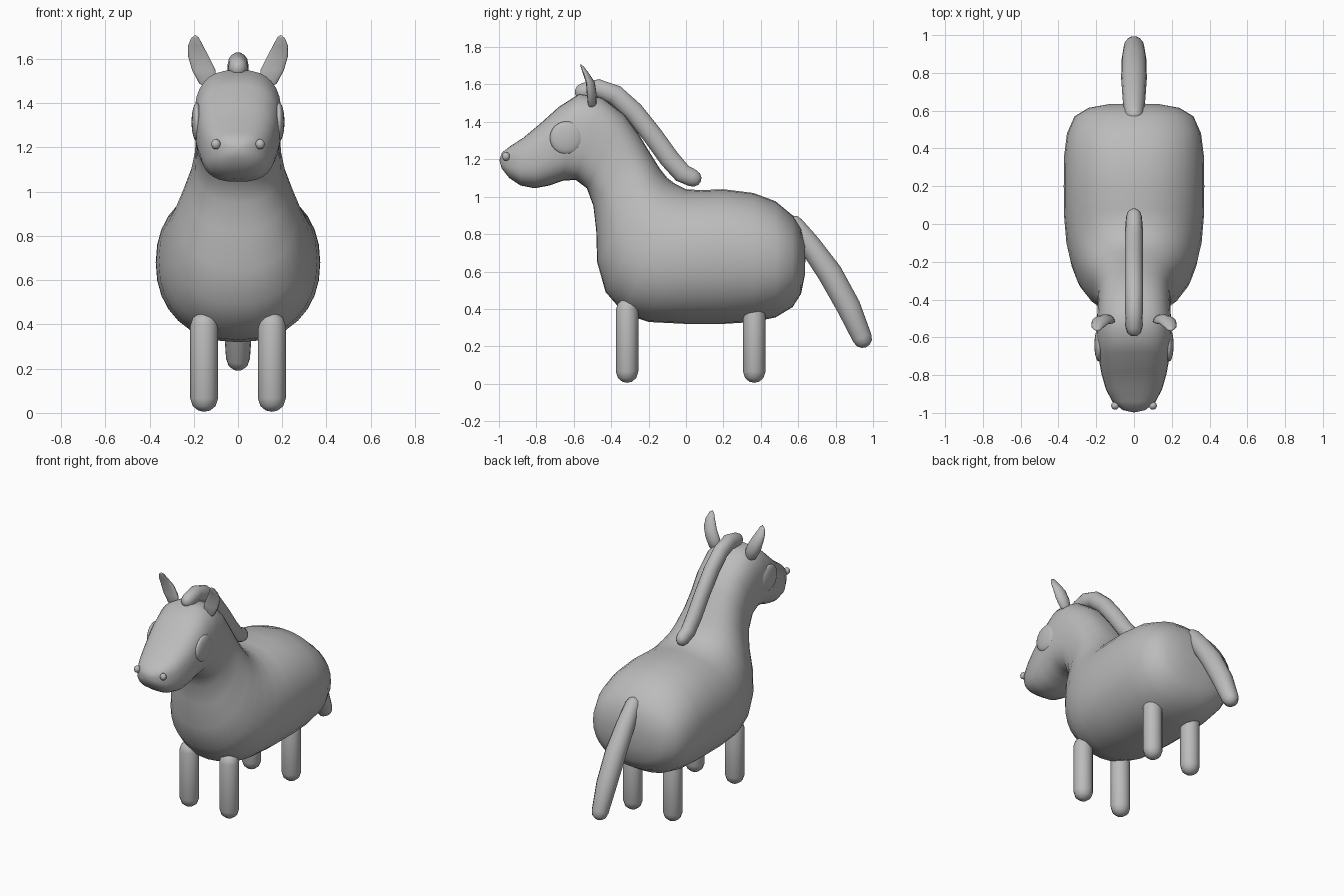
import bpy, bmesh, math
from mathutils import Vector

if "Cube" in bpy.data.objects:
    bpy.data.objects.remove(bpy.data.objects["Cube"])

grey = bpy.data.materials.new("plain grey")
grey.diffuse_color = (0.5, 0.5, 0.5, 1)
grey.use_nodes = True
grey.node_tree.nodes["Principled BSDF"].inputs["Base Color"].default_value = grey.diffuse_color


def finish(name, bm):
    bmesh.ops.recalc_face_normals(bm, faces=bm.faces)
    me = bpy.data.meshes.new(name)
    bm.to_mesh(me)
    bm.free()
    ob = bpy.data.objects.new(name, me)
    bpy.context.collection.objects.link(ob)
    me.materials.append(grey)
    for p in me.polygons:
        p.use_smooth = True
    return ob


def loft(name, rings, start, end, n=24, dent=1.0):
    """Skin rings of (centre, u axis, v axis, exponent) between two poles."""
    bm = bmesh.new()
    loops = []
    for c, u, v, e in rings:
        loop = []
        for i in range(n):
            a = 2 * math.pi * i / n
            s, t = math.cos(a), math.sin(a)
            s = math.copysign(abs(s) ** (2 / e), s)
            t = math.copysign(abs(t) ** (2 / e), t)
            if t < 0:
                t *= dent
            loop.append(bm.verts.new(Vector(c) + u * s + v * t))
        loops.append(loop)
    for a, b in zip(loops, loops[1:]):
        for i in range(n):
            j = (i + 1) % n
            bm.faces.new((a[i], a[j], b[j], b[i]))
    for pole, loop in ((start, loops[0]), (end, loops[-1])):
        p = bm.verts.new(pole)
        for i in range(n):
            bm.faces.new((p, loop[i], loop[(i + 1) % n]))
    return finish(name, bm)


def tube(name, x, path, flat=1.0, n=14):
    """Round-ended tube along (y, z, radius) points; flat scales its width."""
    pts = [Vector((x, y, z)) for y, z, r in path]
    rad = [p[2] for p in path]
    rings = []

    def ring(c, t, r):
        rings.append((c, Vector((r * flat, 0, 0)), Vector((0, -t.z, t.y)) * r, 2))

    t0 = (pts[1] - pts[0]).normalized()
    t1 = (pts[-1] - pts[-2]).normalized()
    for a in (65, 35):
        a = math.radians(a)
        ring(pts[0] - t0 * rad[0] * math.sin(a), t0, rad[0] * math.cos(a))
    for i, p in enumerate(pts):
        t = (pts[min(i + 1, len(pts) - 1)] - pts[max(i - 1, 0)]).normalized()
        ring(p, t, rad[i])
    for a in (35, 65):
        a = math.radians(a)
        ring(pts[-1] + t1 * rad[-1] * math.sin(a), t1, rad[-1] * math.cos(a))
    return loft(name, rings, pts[0] - t0 * rad[0], pts[-1] + t1 * rad[-1], n)


def ball(name, loc, size):
    bm = bmesh.new()
    bmesh.ops.create_uvsphere(bm, u_segments=20, v_segments=12, radius=1)
    for v in bm.verts:
        v.co = Vector([v.co[i] * size[i] + loc[i] for i in range(3)])
    return finish(name, bm)


# body, neck and head: top (y, z), bottom (y, z), half width
sections = [
    (.635, .74, .635, .58, .13), (.615, .83, .615, .48, .24),
    (.57, .90, .57, .41, .315), (.48, .975, .48, .355, .355),
    (.36, 1.02, .36, .33, .37), (.20, 1.04, .20, .32, .372),
    (.08, 1.035, 0, .32, .37), (0, 1.04, -.2, .33, .358),
    (-.06, 1.07, -.33, .375, .335), (-.10, 1.10, -.43, .49, .305),
    (-.14, 1.15, -.475, .65, .265), (-.19, 1.23, -.48, .82, .22),
    (-.25, 1.33, -.495, .95, .195), (-.33, 1.44, -.53, 1.045, .192),
    (-.45, 1.53, -.59, 1.09, .197), (-.57, 1.55, -.66, 1.085, .198),
    (-.68, 1.48, -.73, 1.06, .188), (-.78, 1.39, -.81, 1.045, .172),
    (-.87, 1.315, -.885, 1.06, .148), (-.94, 1.27, -.945, 1.10, .113),
    (-.985, 1.235, -.985, 1.15, .06),
]
rings = []
for i, (ty, tz, by, bz, w) in enumerate(sections):
    top, bot = Vector((0, ty, tz)), Vector((0, by, bz))
    e = 2.2 + 0.5 * min(1, max(0, (i - 9) / 5))
    rings.append(((top + bot) / 2, Vector((w, 0, 0)), (top - bot) / 2, e))
loft("body", rings, (0, .638, .66), (0, -.998, 1.195), 32)

# mane and tail
tube("mane", 0, [(-.545, 1.56, .05), (-.47, 1.577, .053), (-.38, 1.545, .055),
                 (-.28, 1.455, .055), (-.18, 1.33, .055), (-.09, 1.205, .055),
                 (-.02, 1.125, .053), (.035, 1.10, .048)], .88)
tube("tail", 0, [(.58, .85, .05), (.66, .745, .06), (.77, .59, .068),
                 (.87, .41, .066), (.942, .245, .054)])

for side, s in (("right", 1), ("left", -1)):
    # legs
    for end, y in (("front", -.315), ("back", .365)):
        tube(f"{end}_leg_{side}", s * .153, [(y, .395, .06), (y, .065, .06)], 1.05, 12)
    # cupped ears
    ear = [(.138, -.515, 1.49, .038, .035), (.155, -.52, 1.55, .053, .042),
           (.178, -.525, 1.61, .047, .038), (.192, -.545, 1.66, .034, .026),
           (.194, -.56, 1.695, .018, .014)]
    loft(f"ear_{side}",
         [((s * x, y, z), Vector((w, 0, 0)), Vector((0, d, 0)), 2)
          for x, y, z, w, d in ear],
         (s * .13, -.51, 1.46), (s * .192, -.566, 1.71), 16, 0.25)
    # eyes and nostrils
    ball(f"eye_{side}", (s * .186, -.64, 1.315), (.024, .088, .088))
    ball(f"nostril_{side}", (s * .1, -.962, 1.215), (.021, .021, .023))
